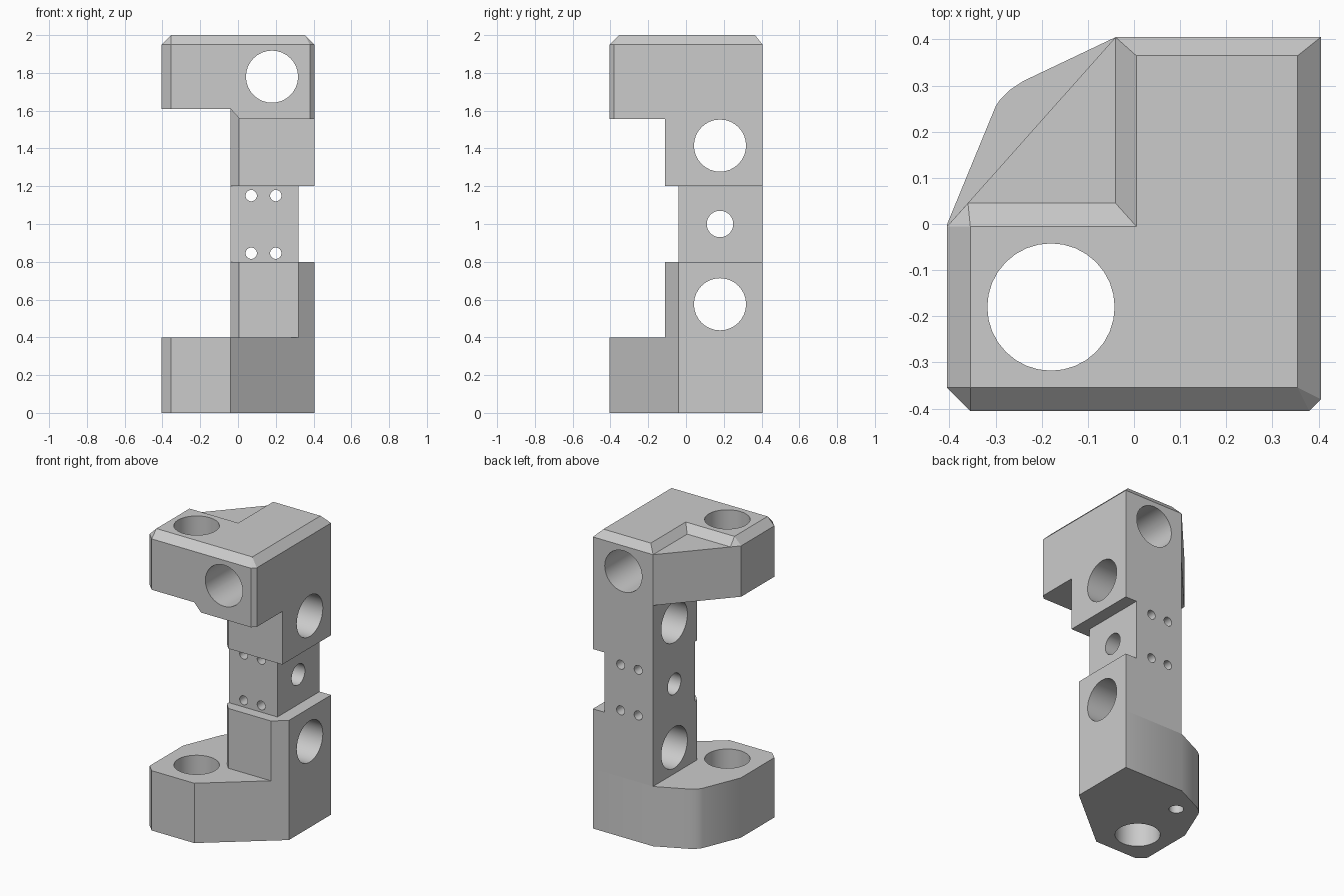
import bpy, bmesh
from math import radians
from mathutils import Matrix

cube = bpy.data.objects.get("Cube")
if cube:
    bpy.data.objects.remove(cube, do_unlink=True)

GREY = (0.6, 0.6, 0.6, 1.0)
grey = bpy.data.materials.new("plain_grey")
grey.use_nodes = True
grey.diffuse_color = GREY
for node in grey.node_tree.nodes:
    if node.type == 'BSDF_PRINCIPLED':
        node.inputs["Base Color"].default_value = GREY


def add_object(name, bm):
    bmesh.ops.remove_doubles(bm, verts=bm.verts, dist=0.0005)
    bmesh.ops.recalc_face_normals(bm, faces=bm.faces)
    mesh = bpy.data.meshes.new(name)
    bm.to_mesh(mesh)
    bm.free()
    mesh.materials.append(grey)
    obj = bpy.data.objects.new(name, mesh)
    bpy.context.collection.objects.link(obj)
    return obj


def loft(name, lower, upper):
    """Solid between two outlines with matching points."""
    bm = bmesh.new()
    low = [bm.verts.new(p) for p in lower]
    up = [bm.verts.new(p) for p in upper]
    bm.faces.new(low[::-1])
    bm.faces.new(up)
    for i in range(len(low)):
        j = (i + 1) % len(low)
        bm.faces.new((low[i], low[j], up[j], up[i]))
    return add_object(name, bm)


def prism(name, outline, z0, z1):
    return loft(name, [(x, y, z0) for x, y in outline], [(x, y, z1) for x, y in outline])


def drill(name, axis, centre, radius, depth=3.0):
    bm = bmesh.new()
    turn = {'X': Matrix.Rotation(radians(90), 4, 'Y'),
            'Y': Matrix.Rotation(radians(90), 4, 'X'),
            'Z': Matrix.Identity(4)}[axis]
    bmesh.ops.create_cone(bm, cap_ends=True, segments=32, radius1=radius, radius2=radius,
                          depth=depth, matrix=Matrix.Translation(centre) @ turn)
    obj = add_object(name, bm)
    obj.hide_render = True
    return obj


def cut(obj, cutters):
    bpy.ops.object.select_all(action='DESELECT')
    bpy.context.view_layer.objects.active = obj
    obj.select_set(True)
    for cutter in cutters:
        mod = obj.modifiers.new("cut", 'BOOLEAN')
        mod.operation = 'DIFFERENCE'
        mod.solver = 'EXACT'
        mod.object = cutter
        bpy.ops.object.modifier_apply(modifier=mod.name)
    bpy.ops.object.shade_smooth_by_angle(angle=radians(30))


E = 0.405    # outer half width
L = -0.04    # left side of the column
F = -0.11    # front of the column

# Base block with rounded back corner and slanted front side
base = prism("base_block", [
    (-E, -0.355), (-0.355, -E), (L, -E), (E, L), (E, E), (L, E),
    (-0.24, 0.31), (-0.27, 0.29), (-0.29, 0.27), (-0.3, 0.255), (-E, 0)], 0, 0.4)

# Column in three stages
lower = prism("lower_column", [(L, -0.06), (0.005, F), (0.32, F), (E, L), (E, E), (L, E)], 0.4, 0.8)
middle = prism("middle_column", [(L, L), (0.32, L), (0.32, E), (L, E)], 0.8, 1.2)
upper = prism("upper_column", [(L, -0.06), (0.005, F), (E, F), (E, E), (L, E)], 1.2, 1.61)

# Overhanging top block with diagonal back corner
top = prism("top_block", [
    (-E, -0.355), (-0.355, -E), (0.38, -E), (E, -0.38), (E, E), (L, E), (-E, -0.005)], 1.555, 1.95)

# Raised L-shaped cap with bevelled rim
B = 0.355
rim = [(-E, -B), (-B, -E), (0.38, -E), (E, -0.38), (E, E), (L, E), (L, 0.045), (-0.36, 0.045), (-E, -0.005)]
face = [(-B, -B), (-B, -B), (B, -B), (B, -B), (B, 0.365), (0.005, 0.365), (0.005, -0.005),
        (-B, -0.005), (-B, -0.005)]
cap = loft("top_cap", [(x, y, 1.95) for x, y in rim], [(x, y, 2.0) for x, y in face])

# Holes
bolt = drill("vertical_drill", 'Z', (-0.18, -0.18, 1), 0.138)
pin = drill("pin_drill", 'Z', (-0.16, 0.21, 0), 0.045, 0.5)
cross_low, cross_mid, cross_high = [
    drill("cross_drill", 'X', (0, 0.18, z), r) for z, r in ((0.575, 0.138), (1.0, 0.07), (1.415, 0.138))]
front_hole = drill("front_drill", 'Y', (0.18, 0, 1.78), 0.138)
screws = [drill("screw_drill", 'Y', (x, 0, z), 0.03) for x in (0.07, 0.2) for z in (0.845, 1.15)]

# Sloped relief under the overhang
relief_outline = [(-0.6, 1.4), (0.02, 1.4), (0.02, 1.544), (L, 1.61), (-0.6, 1.61)]
relief = loft("relief_cutter", [(x, -0.6, z) for x, z in relief_outline],
              [(x, 0.6, z) for x, z in relief_outline])

cut(base, [bolt, pin])
cut(lower, [cross_low])
cut(middle, [cross_mid] + screws)
cut(upper, [cross_high])
cut(top, [relief, bolt, front_hole])
cut(cap, [bolt])

for tool in [bolt, pin, cross_low, cross_mid, cross_high, front_hole, relief] + screws:
    bpy.data.objects.remove(tool, do_unlink=True)
